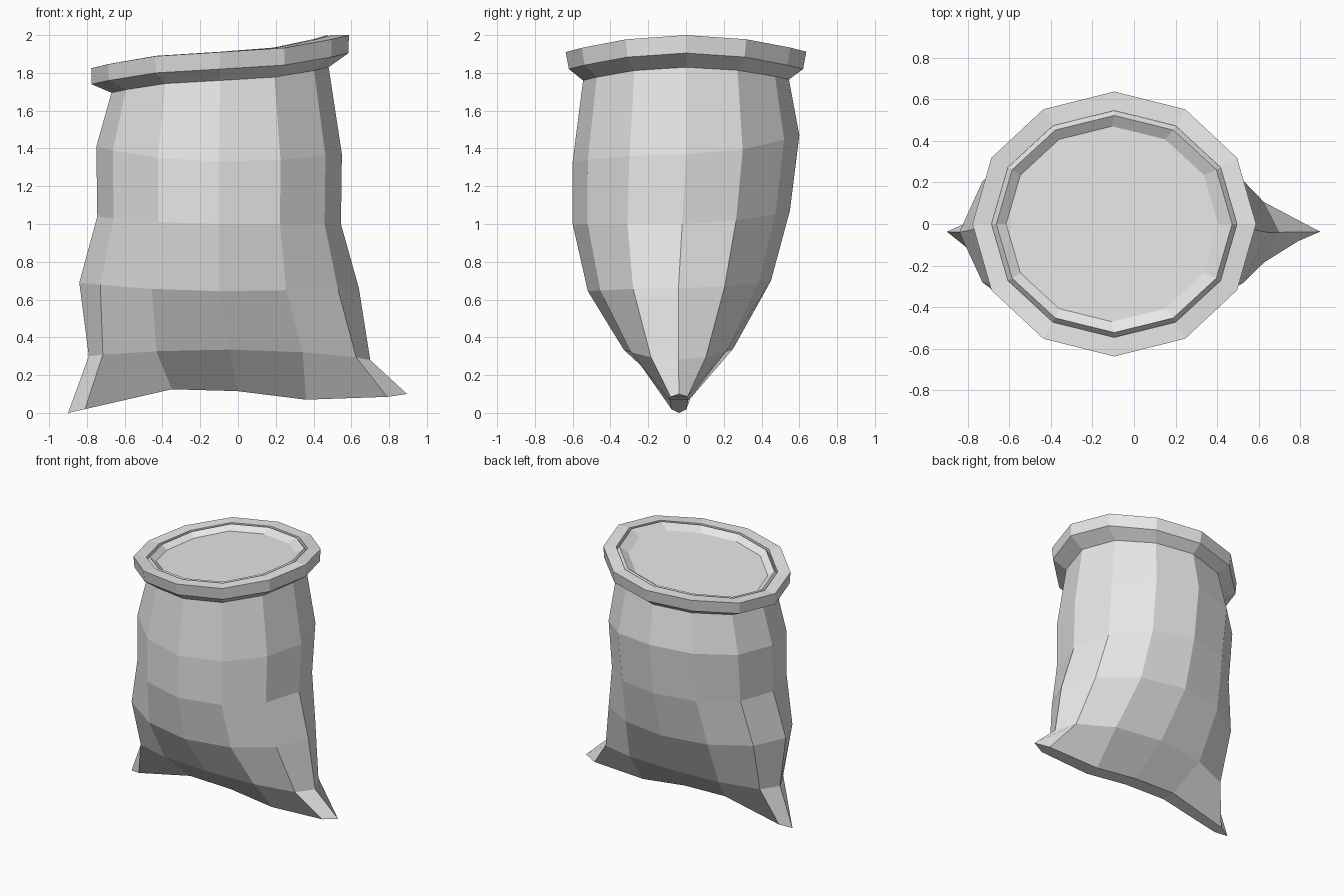
import bpy
import math

if "Cube" in bpy.data.objects:
    bpy.data.objects.remove(bpy.data.objects["Cube"])

cloth = bpy.data.materials.new("pale grey cloth")
cloth.diffuse_color = (0.8, 0.8, 0.8, 1)
cloth.use_nodes = True
cloth.node_tree.nodes["Principled BSDF"].inputs["Base Color"].default_value = cloth.diffuse_color


def ring(cx, rx, cy, yf, yb, zl, zf, zr, zb, f1=0.866, f2=0.5):
    """12-sided loop, counter-clockwise; heights blend between the four sides."""
    fx = [1, f1, f2, 0, -f2, -f1, -1, -f1, -f2, 0, f2, f1]
    pts = []
    for i in range(12):
        a = math.radians(30 * i)
        c, s = math.cos(a), math.sin(a)
        y = cy + (yb - cy) * s if s > 0 else cy + (cy - yf) * s
        z = (zr if c > 0 else zl) * c * c + (zb if s > 0 else zf) * s * s
        pts.append((cx + rx * fx[i], y, z))
    return pts


def loft(name, rings, extra_faces=()):
    """Skin consecutive loops, listed so that faces point outward."""
    verts = [p for r in rings for p in r]
    faces = []
    for k in range(len(rings) - 1):
        for i in range(12):
            j = (i + 1) % 12
            faces.append((k * 12 + i, k * 12 + j, k * 12 + 12 + j, k * 12 + 12 + i))
    faces += list(extra_faces)
    me = bpy.data.meshes.new(name)
    me.from_pydata(verts, [], faces)
    me.materials.append(cloth)
    me.update()
    ob = bpy.data.objects.new(name, me)
    bpy.context.collection.objects.link(ob)
    return ob


# Flattened bottom hem with two pointed corners (x, z, half thickness)
hem = [(0.895, 0.10, 0), (0.79, 0.085, 0.045), (0.36, 0.07, 0.055), (0, 0.115, 0.055),
       (-0.35, 0.125, 0.055), (-0.81, 0.02, 0.04), (-0.90, 0, 0)]
bottom = [(x, -0.037 + t, z) for x, z, t in hem]
bottom += [(x, -0.037 - t, z) for x, z, t in hem[5:0:-1]]

# Underside closes the hem strip front to back
under = [(0, 11, 1), (5, 7, 6)]
under += [(i, 12 - i, 11 - i, i + 1) for i in range(1, 5)]

neck = ring(-0.095, 0.575, 0, -0.545, 0.545, 1.695, 1.76, 1.83, 1.765)

# Sack body
loft("sack_body", [
    bottom,
    ring(-0.045, 0.745, -0.04, -0.33, 0.25, 0.30, 0.335, 0.28, 0.34, 0.90, 0.52),
    ring(-0.10, 0.74, -0.04, -0.52, 0.45, 0.69, 0.645, 0.66, 0.70, 0.85, 0.48),
    ring(-0.10, 0.645, -0.02, -0.60, 0.55, 1.04, 1.0, 1.0, 1.07),
    ring(-0.10, 0.65, 0, -0.60, 0.60, 1.41, 1.33, 1.37, 1.47),
    neck,
], under)


# Rolled cuff
def cuff_ring(r, dz):
    return ring(-0.095, r + 0.045, 0, -r, r, 1.825 + dz, 1.91 + dz, 2.0 + dz, 1.912 + dz)


groove = cuff_ring(0.545, -0.03)
loft("rolled_cuff", [
    neck,
    ring(-0.095, 0.68, 0, -0.62, 0.62, 1.74, 1.82, 1.905, 1.82),
    cuff_ring(0.637, 0),
    cuff_ring(0.545, 0),
    groove,
])

# Inner lip and flat filling
loft("filling", [
    groove,
    cuff_ring(0.522, 0.0),
    ring(-0.105, 0.51, 0, -0.47, 0.47, 1.795, 1.875, 1.955, 1.877),
], [tuple(range(24, 36))])
